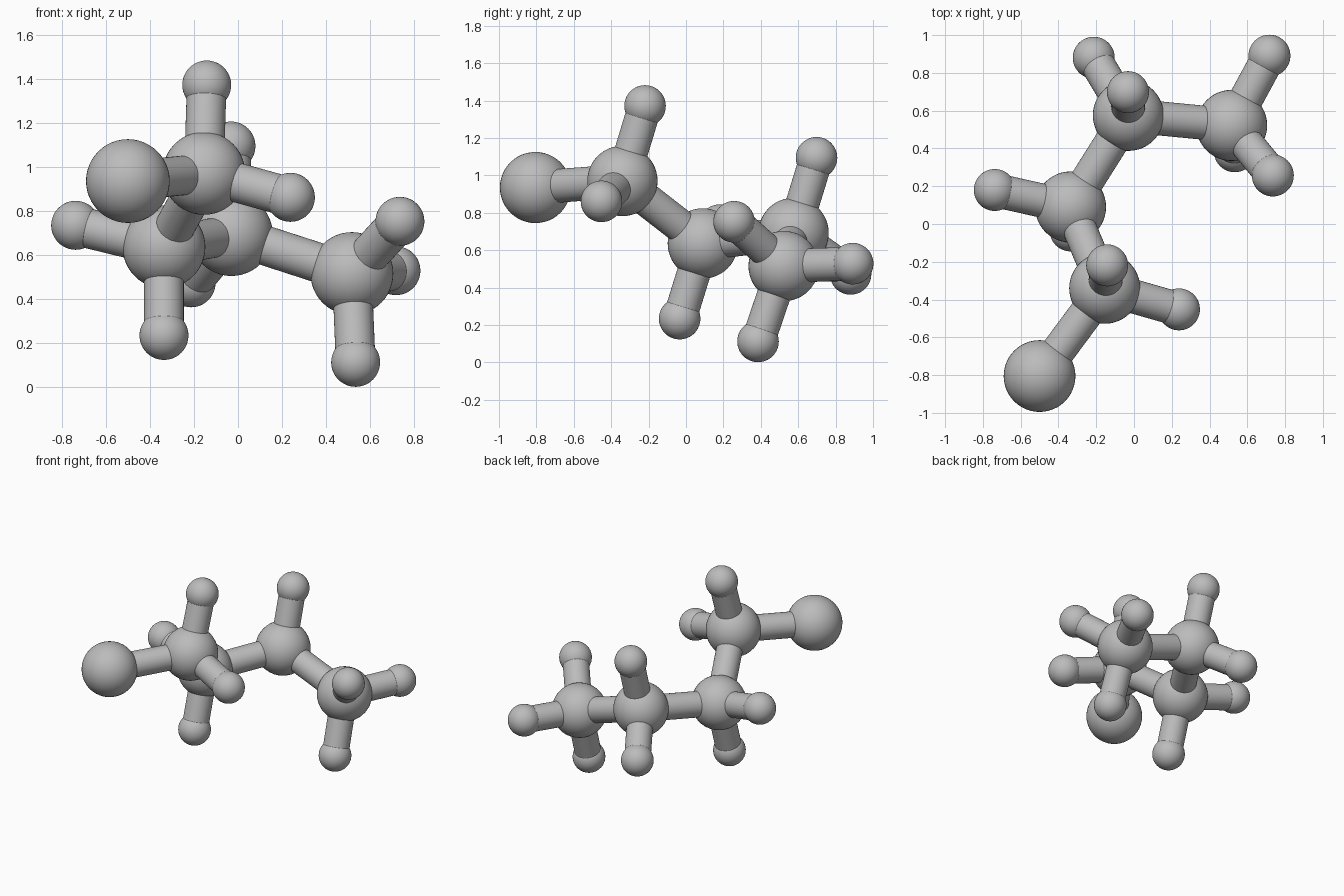
import bpy
from mathutils import Vector

cube = bpy.data.objects.get("Cube")
if cube:
    bpy.data.objects.remove(cube, do_unlink=True)

LARGE, SMALL, ROD = 0.188, 0.111, 0.09

grey = bpy.data.materials.new("grey")
grey.use_nodes = True
colour = (0.5, 0.5, 0.5, 1)
grey.diffuse_color = colour
grey.node_tree.nodes["Principled BSDF"].inputs["Base Color"].default_value = colour

# Atoms: name -> (centre, radius, atom it is bonded to)
atoms = {
    "end_ball": ((-0.50, -0.805, 0.935), 0.19, "carbon_1"),
    "carbon_1": ((-0.155, -0.34, 0.97), LARGE, "carbon_2"),
    "carbon_2": ((-0.336, 0.09, 0.636), LARGE, "carbon_3"),
    "carbon_3": ((-0.03, 0.575, 0.692), LARGE, "carbon_4"),
    "carbon_4": ((0.517, 0.522, 0.515), LARGE, None),
    "hydrogen_1_top": ((-0.142, -0.219, 1.371), SMALL, "carbon_1"),
    "hydrogen_1_side": ((0.238, -0.452, 0.861), SMALL, "carbon_1"),
    "hydrogen_2_side": ((-0.737, 0.18, 0.734), SMALL, "carbon_2"),
    "hydrogen_2_bottom": ((-0.336, -0.034, 0.234), SMALL, "carbon_2"),
    "hydrogen_3_top": ((-0.032, 0.698, 1.094), SMALL, "carbon_3"),
    "hydrogen_3_back": ((-0.213, 0.88, 0.473), SMALL, "carbon_3"),
    "hydrogen_4_bottom": ((0.534, 0.385, 0.112), SMALL, "carbon_4"),
    "hydrogen_4_front": ((0.735, 0.257, 0.752), SMALL, "carbon_4"),
    "hydrogen_4_back": ((0.717, 0.891, 0.528), SMALL, "carbon_4"),
}


def finish(name):
    obj = bpy.context.object
    obj.name = name
    obj.data.materials.append(grey)
    bpy.ops.object.shade_smooth_by_angle()


def ball(name, centre, radius):
    bpy.ops.mesh.primitive_uv_sphere_add(
        segments=48, ring_count=24, radius=radius, location=centre)
    finish(name)


def rod(name, start, end):
    a, b = Vector(start), Vector(end)
    axis = b - a
    bpy.ops.mesh.primitive_cylinder_add(
        vertices=40, radius=ROD, depth=axis.length, location=(a + b) / 2,
        rotation=axis.to_track_quat("Z", "Y").to_euler())
    finish(name)


# Balls joined by straight rods
for name, (centre, radius, partner) in atoms.items():
    ball(name, centre, radius)
    if partner:
        rod(name + "_bond", centre, atoms[partner][0])
